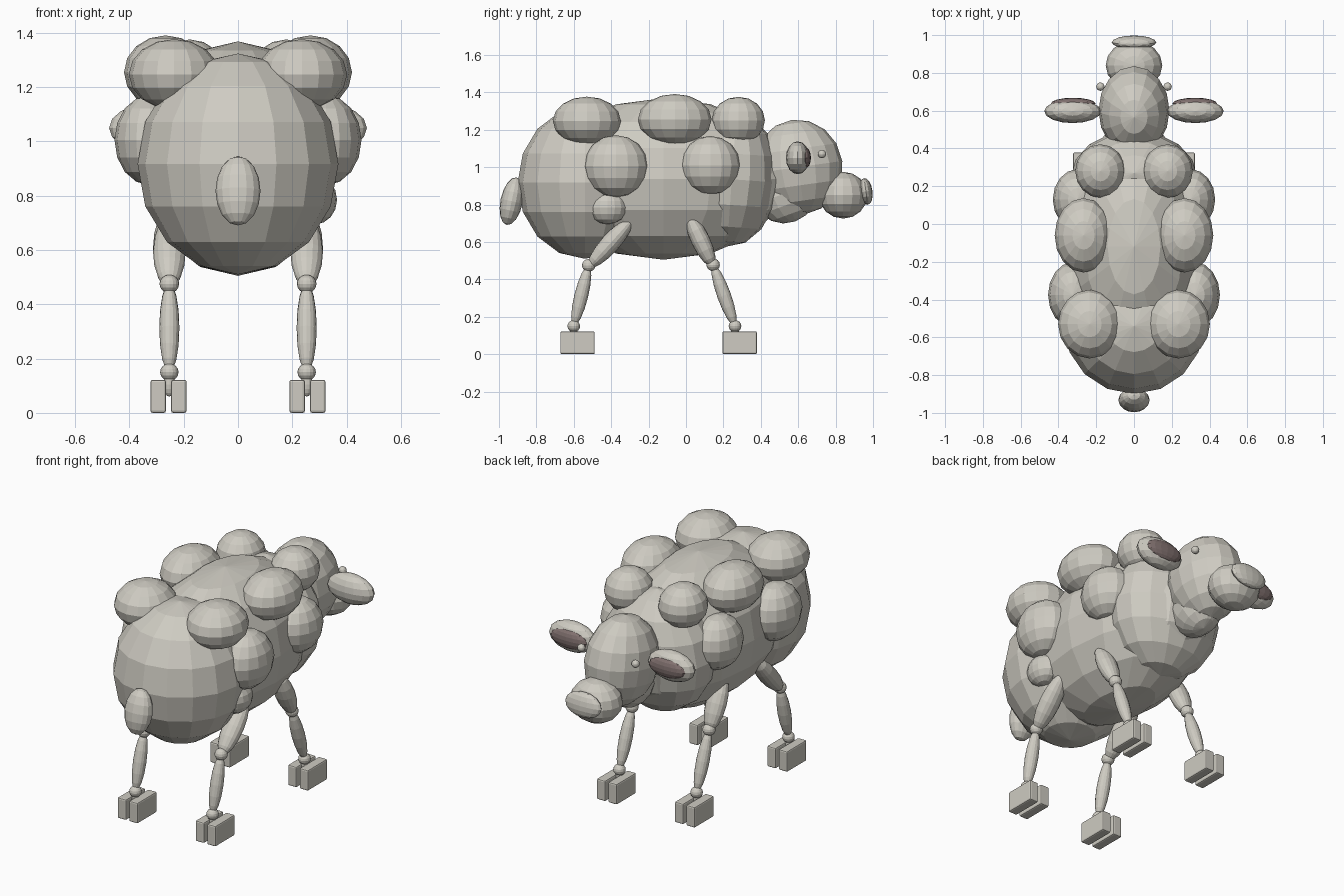
import bpy, bmesh, math
from mathutils import Vector, Matrix

if "Cube" in bpy.data.objects:
    bpy.data.objects.remove(bpy.data.objects["Cube"])


def material(name, rgb):
    m = bpy.data.materials.new(name)
    m.diffuse_color = (*rgb, 1)
    m.use_nodes = True
    m.node_tree.nodes["Principled BSDF"].inputs["Base Color"].default_value = m.diffuse_color
    return m


WOOL = material("warm_grey", (0.62, 0.60, 0.54))
INNER = material("dusky_brown", (0.22, 0.165, 0.16))


def finish(name, bm, mat):
    mesh = bpy.data.meshes.new(name)
    bm.to_mesh(mesh)
    bm.free()
    mesh.materials.append(mat)
    ob = bpy.data.objects.new(name, mesh)
    bpy.context.collection.objects.link(ob)
    return ob


def ball(name, centre, radii, tilt=0, mat=WOOL, rot=None):
    """Faceted ellipsoid, tilted about x in degrees or turned by a matrix."""
    bm = bmesh.new()
    bmesh.ops.create_uvsphere(bm, u_segments=16, v_segments=8, radius=1)
    turn = rot or Matrix.Rotation(math.radians(tilt), 4, 'X')
    bm.transform(Matrix.Translation(centre) @ turn @ Matrix.Diagonal((*radii, 1)))
    return finish(name, bm, mat)


def limb(name, a, b, rx, ry):
    """Spindle stretched between two points."""
    a, b = Vector(a), Vector(b)
    d = b - a
    rot = Matrix.Rotation(-math.atan2(d.y, d.z), 4, 'X')
    return ball(name, (a + b) / 2, (rx, ry, d.length / 2), rot=rot)


def toe(name, centre, size):
    bm = bmesh.new()
    bmesh.ops.create_cube(bm, size=1)
    bm.transform(Matrix.Translation(centre) @ Matrix.Diagonal((*size, 1)))
    bmesh.ops.bevel(bm, geom=bm.edges[:], offset=0.008, segments=2,
                    profile=0.5, affect='EDGES')
    return finish(name, bm, WOOL)


# Body and head
ball("rump", (0, -0.54, 0.917), (0.37, 0.36, 0.407))
ball("belly", (0, -0.12, 0.937), (0.365, 0.66, 0.432))
ball("chest", (0, 0.245, 0.935), (0.335, 0.25, 0.36), -4)
ball("neck", (0, 0.53, 0.86), (0.13, 0.17, 0.16), 20)
ball("head", (0, 0.60, 1.0), (0.188, 0.238, 0.255), 8)
ball("muzzle", (0, 0.84, 0.85), (0.15, 0.13, 0.125))
ball("nose", (0, 0.962, 0.87), (0.118, 0.035, 0.072), 8)
ball("tail", (0, -0.932, 0.818), (0.083, 0.06, 0.13), -12)

# Wool puffs: centre x, y, z and radii
PUFFS = {
    "rear_top_puff": ((0.235, -0.53, 1.247), (0.167, 0.182, 0.13)),
    "middle_top_puff": ((0.267, -0.06, 1.255), (0.153, 0.197, 0.136)),
    "front_top_puff": ((0.178, 0.28, 1.25), (0.133, 0.142, 0.126)),
    "rear_side_puff": ((0.325, -0.375, 1.005), (0.13, 0.172, 0.166)),
    "front_side_puff": ((0.30, 0.13, 1.01), (0.13, 0.16, 0.157)),
}
ball("small_flank_puff", (0.285, -0.42, 0.785), (0.08, 0.105, 0.09))

# Leg joints as (y, z): hip, knee, ankle, then hoof centre y
LEGS = {
    "rear": ((-0.29, 0.72), (-0.52, 0.475), (-0.60, 0.15), -0.58),
    "front": ((0.01, 0.75), (0.145, 0.478), (0.262, 0.15), 0.287),
}

for side, s in (("right", 1), ("left", -1)):
    for name, (c, r) in PUFFS.items():
        ball(f"{side}_{name}", (s * c[0], c[1], c[2]), r)

    # Ears with dark inner faces, and eyes
    ball(f"{side}_ear", (s * 0.325, 0.597, 1.05), (0.15, 0.063, 0.088))
    ball(f"{side}_inner_ear", (s * 0.322, 0.638, 1.05), (0.118, 0.03, 0.056), mat=INNER)
    ball(f"{side}_eye", (s * 0.178, 0.727, 1.07), (0.022, 0.022, 0.022))

    for part, (hip, knee, ankle, hoof_y) in LEGS.items():
        tag = f"{side}_{part}"
        x = s * 0.253
        limb(f"{tag}_thigh", (x, *hip), (x, knee[0], knee[1] - 0.01), 0.06, 0.05)
        ball(f"{tag}_knee", (x, *knee), (0.036, 0.036, 0.034))
        limb(f"{tag}_shin", (x, *knee), (x, *ankle), 0.037, 0.037)
        ball(f"{tag}_ankle", (x, *ankle), (0.034, 0.034, 0.032))
        ball(f"{tag}_pastern", (x, ankle[0], 0.105), (0.022, 0.022, 0.045))
        for side_toe, dx in (("inner", -0.038), ("outer", 0.038)):
            toe(f"{tag}_{side_toe}_toe", (s * (0.256 + dx), hoof_y, 0.061),
                (0.057, 0.184, 0.122))
